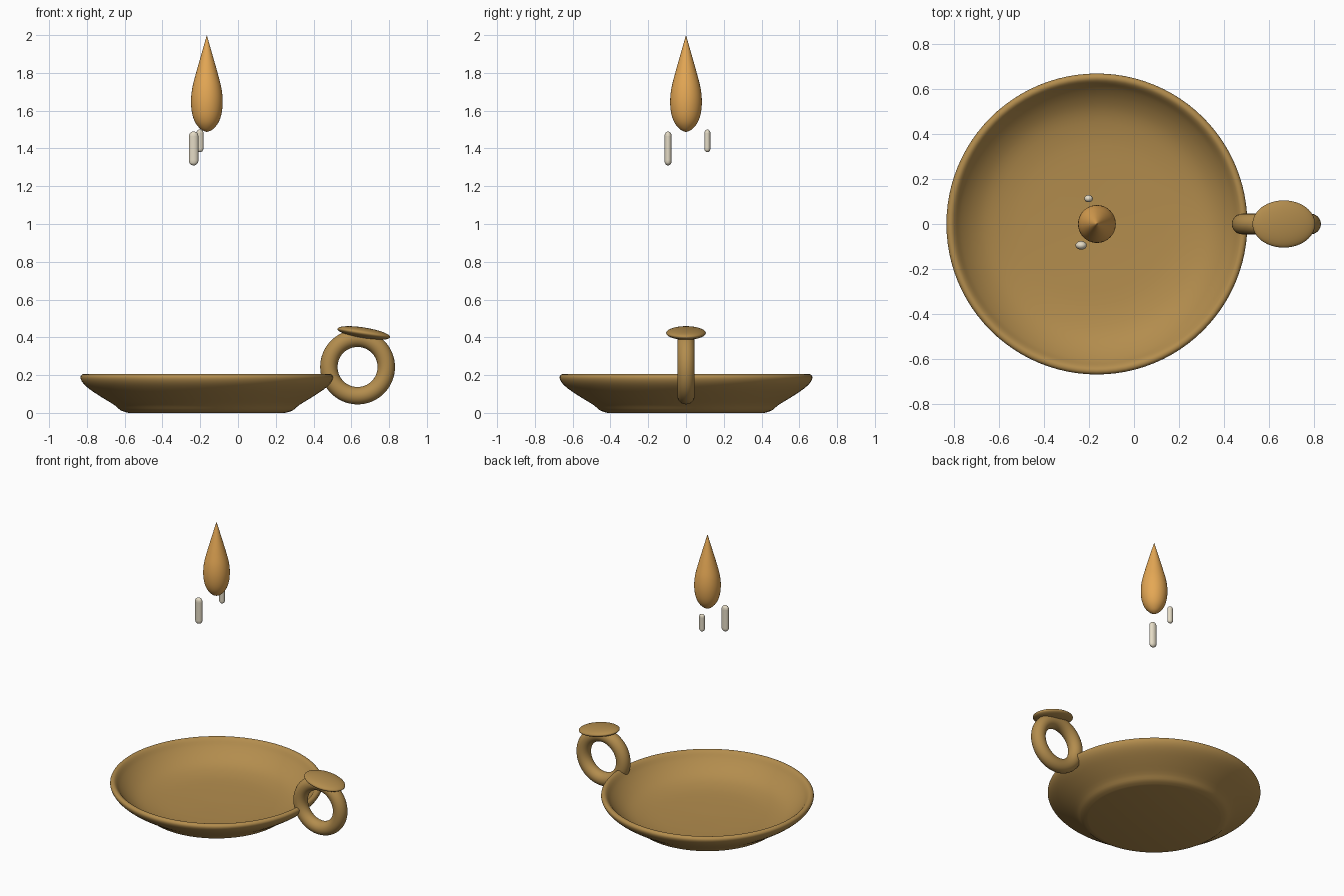
import bpy
import math

cube = bpy.data.objects.get("Cube")
if cube:
    bpy.data.objects.remove(cube, do_unlink=True)

CENTRE = -0.165


def material(name, colour):
    mat = bpy.data.materials.new(name)
    mat.use_nodes = True
    mat.diffuse_color = (*colour, 1)
    mat.node_tree.nodes["Principled BSDF"].inputs["Base Color"].default_value = (*colour, 1)
    return mat


brass = material("aged brass", (0.45, 0.265, 0.075))
amber = material("flame amber", (0.78, 0.39, 0.09))
wax = material("cream wax", (0.78, 0.71, 0.56))


def finish(obj, name, mat, angle=40):
    obj.name = name
    obj.data.materials.append(mat)
    bpy.ops.object.select_all(action='DESELECT')
    obj.select_set(True)
    bpy.context.view_layer.objects.active = obj
    bpy.ops.object.shade_smooth_by_angle(angle=math.radians(angle))
    return obj


def smooth_profile(points, steps=5):
    """Catmull-Rom curve through (radius, height) points."""
    pts = [points[0]] + points + [points[-1]]
    out = []
    for a, b, c, d in zip(pts, pts[1:], pts[2:], pts[3:]):
        for i in range(steps):
            t = i / steps
            out.append(tuple(0.5 * (2 * q + (r - p) * t + (2 * p - 5 * q + 4 * r - s) * t * t
                                    + (3 * q - p - 3 * r + s) * t ** 3)
                             for p, q, r, s in zip(a, b, c, d)))
    return out + [points[-1]]


def lathe(name, profile, mat, location, scale=(1, 1, 1), sides=64, angle=40):
    """Revolve a profile whose two ends lie on the axis."""
    verts = [(0, 0, profile[0][1])]
    for r, z in profile[1:-1]:
        for i in range(sides):
            a = math.tau * i / sides
            verts.append((r * math.cos(a), r * math.sin(a), z))
    verts.append((0, 0, profile[-1][1]))
    rings, top = len(profile) - 2, len(verts) - 1
    faces = []
    for i in range(sides):
        j = (i + 1) % sides
        faces.append((0, 1 + j, 1 + i))
        for k in range(rings - 1):
            low, high = 1 + k * sides, 1 + (k + 1) * sides
            faces.append((low + i, low + j, high + j, high + i))
        last = 1 + (rings - 1) * sides
        faces.append((last + i, last + j, top))
    mesh = bpy.data.meshes.new(name)
    mesh.from_pydata(verts, [], faces)
    mesh.update()
    obj = bpy.data.objects.new(name, mesh)
    bpy.context.collection.objects.link(obj)
    obj.location, obj.scale = location, scale
    return finish(obj, name, mat, angle)


# Shallow dish: foot, gently curved wall, soft rim, rounded bowl
outside = [(0.415, 0), (0.455, 0.013), (0.49, 0.042), (0.56, 0.085), (0.62, 0.125),
           (0.655, 0.157), (0.669, 0.185)]
rim = [(0.662, 0.202), (0.646, 0.205), (0.63, 0.193)]
inside = [(0.605, 0.16), (0.56, 0.118), (0.50, 0.082), (0.42, 0.06), (0.30, 0.048), (0, 0.042)]
lathe("dish", [(0, 0)] + smooth_profile(outside + rim + inside, 3), brass,
      (CENTRE, 0, 0), sides=96, angle=50)

# Ring handle
bpy.ops.mesh.primitive_torus_add(major_segments=64, minor_segments=24, major_radius=0.152,
                                 minor_radius=0.046, location=(0.633, 0, 0.243),
                                 rotation=(math.pi / 2, 0, 0))
finish(bpy.context.object, "ring_handle", brass)

# Thumb rest: flattened, tilted oval
bpy.ops.mesh.primitive_uv_sphere_add(segments=48, ring_count=24, radius=1,
                                     location=(0.666, 0, 0.423),
                                     rotation=(0, math.radians(9), 0))
bpy.context.object.scale = (0.141, 0.105, 0.029)
finish(bpy.context.object, "thumb_rest", brass, 60)

# Teardrop flame
flame = [(0, 1.487), (0.03, 1.5), (0.06, 1.535), (0.078, 1.585), (0.084, 1.65),
         (0.077, 1.72), (0.057, 1.80), (0.03, 1.895), (0, 2)]
lathe("flame", smooth_profile(flame), amber, (CENTRE, 0, 0), sides=48, angle=60)


# Wax drips: slightly flattened capsules
def drip(name, x, y, bottom, top, rx, ry):
    arc = [math.radians(a) for a in range(-90, 1, 15)]
    lower = [(max(0, math.cos(a)), bottom + rx * (1 + math.sin(a))) for a in arc]
    upper = [(r, top + bottom - z) for r, z in reversed(lower)]
    lathe(name, lower + upper, wax, (x, y, 0), (rx, ry, 1), 24, 60)


drip("front_wax_drip", -0.235, -0.095, 1.31, 1.49, 0.025, 0.019)
drip("back_wax_drip", -0.202, 0.113, 1.38, 1.50, 0.019, 0.016)
